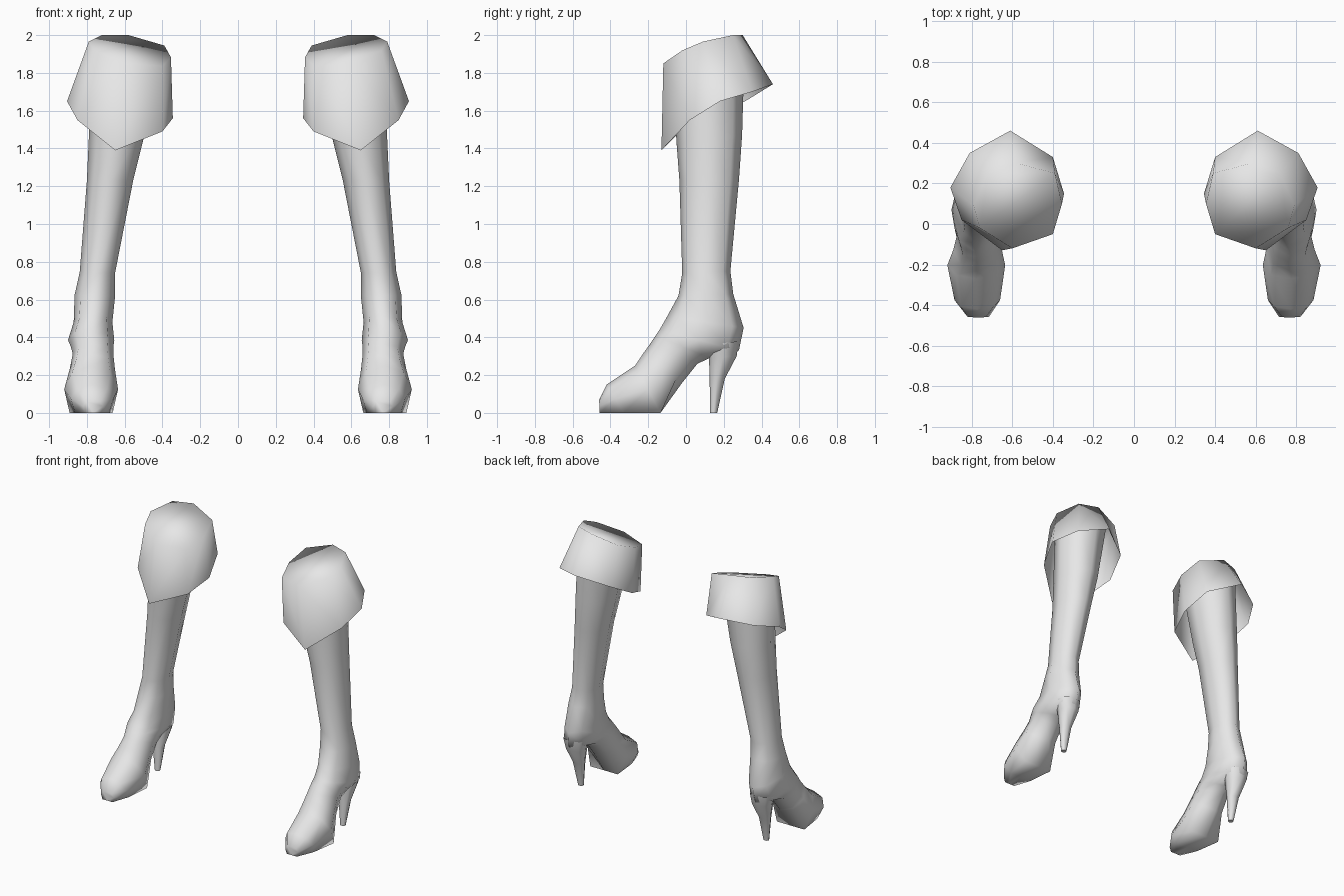
import bpy, bmesh, math

grey = bpy.data.materials.new("plain grey")
grey.diffuse_color = (0.8, 0.8, 0.8, 1)


def loft(name, rings, cap_start=False, cap_end=False, angle=None):
    """Skin a list of 8-point rings, then mirror the part to the other boot."""
    bm = bmesh.new()
    vs = [[bm.verts.new(p) for p in r] for r in rings]
    for a, b in zip(vs, vs[1:]):
        for i in range(8):
            j = (i + 1) % 8
            bm.faces.new((a[i], a[j], b[j], b[i]))
    if cap_start:
        bm.faces.new(vs[0])
    if cap_end:
        bm.faces.new(vs[-1])
    bmesh.ops.recalc_face_normals(bm, faces=bm.faces)
    me = bpy.data.meshes.new(name)
    bm.to_mesh(me)
    bm.free()
    me.materials.append(grey)
    ob = bpy.data.objects.new(name, me)
    bpy.context.collection.objects.link(ob)
    bpy.context.view_layer.objects.active = ob
    ob.select_set(True)
    if angle:
        bpy.ops.object.shade_smooth_by_angle(angle=math.radians(angle))
    else:
        bpy.ops.object.shade_smooth()
    ob.select_set(False)
    m = ob.modifiers.new("other_boot", 'MIRROR')
    m.use_mirror_merge = False
    return ob


def section(fy, fz, by, bz, x0, x1, flat=False):
    """Octagon between a front/top point and a back/bottom point."""
    c, h = (x0 + x1) / 2, (x1 - x0) / 2
    low = (1.0, 0.8) if flat else (0.853, 0.707)
    prof = [(0, 0), (0.147, 0.707), (0.5, 1), low, (1, 0),
            (low[0], -low[1]), (0.5, -1), (0.147, -0.707)]
    return [(c + w * h, fy + (by - fy) * t, fz + (bz - fz) * t) for t, w in prof]


# Shaft and foot: one tube from inside the cuff down to the toe
loft("boot_shaft_and_foot", [section(*s) for s in [
    (-0.07, 1.79, 0.31, 1.91, 0.42, 0.775),
    (-0.05, 1.43, 0.297, 1.47, 0.50, 0.79),
    (-0.035, 1.23, 0.28, 1.23, 0.555, 0.80),
    (-0.02, 0.74, 0.235, 0.75, 0.65, 0.838),
    (-0.04, 0.62, 0.25, 0.63, 0.65, 0.865),
    (-0.10, 0.51, 0.305, 0.45, 0.665, 0.87),
    (-0.14, 0.44, 0.28, 0.33, 0.655, 0.90),
    (-0.16, 0.41, 0.125, 0.29, 0.66, 0.885),
    (-0.19, 0.365, 0.06, 0.26, 0.66, 0.875),
    (-0.23, 0.31, -0.02, 0.16, 0.652, 0.89),
    (-0.27, 0.25, -0.135, 0.0, 0.635, 0.92, True),
    (-0.42, 0.15, -0.33, 0.0, 0.66, 0.885, True),
    (-0.46, 0.07, -0.457, 0.0, 0.715, 0.82, True),
]], cap_end=True, angle=80)

# Stiletto heel
loft("heel", [section(*s) for s in [
    (0.12, 0.36, 0.28, 0.38, 0.685, 0.87),
    (0.122, 0.29, 0.268, 0.30, 0.70, 0.85),
    (0.125, 0.18, 0.205, 0.18, 0.73, 0.82),
    (0.128, 0.0, 0.165, 0.0, 0.752, 0.793),
]], cap_end=True, angle=60)

# Folded cuff: slanted closed top, flared skirt with a pointed hem
top_xy = [(0.60, -0.12), (0.76, -0.02), (0.79, 0.09), (0.72, 0.25),
          (0.58, 0.30), (0.39, 0.25), (0.355, 0.10), (0.40, -0.05)]
rim = [(x, y, min(2.0, 1.85 + 0.2 * (x - 0.6) + 0.37 * (y + 0.12))) for x, y in top_xy]
hem = [(0.65, -0.13, 1.39), (0.85, 0.02, 1.55), (0.905, 0.18, 1.65), (0.81, 0.35, 1.70),
       (0.61, 0.46, 1.74), (0.40, 0.33, 1.66), (0.345, 0.15, 1.56), (0.40, -0.03, 1.49)]
loft("cuff", [rim, hem], cap_start=True)
